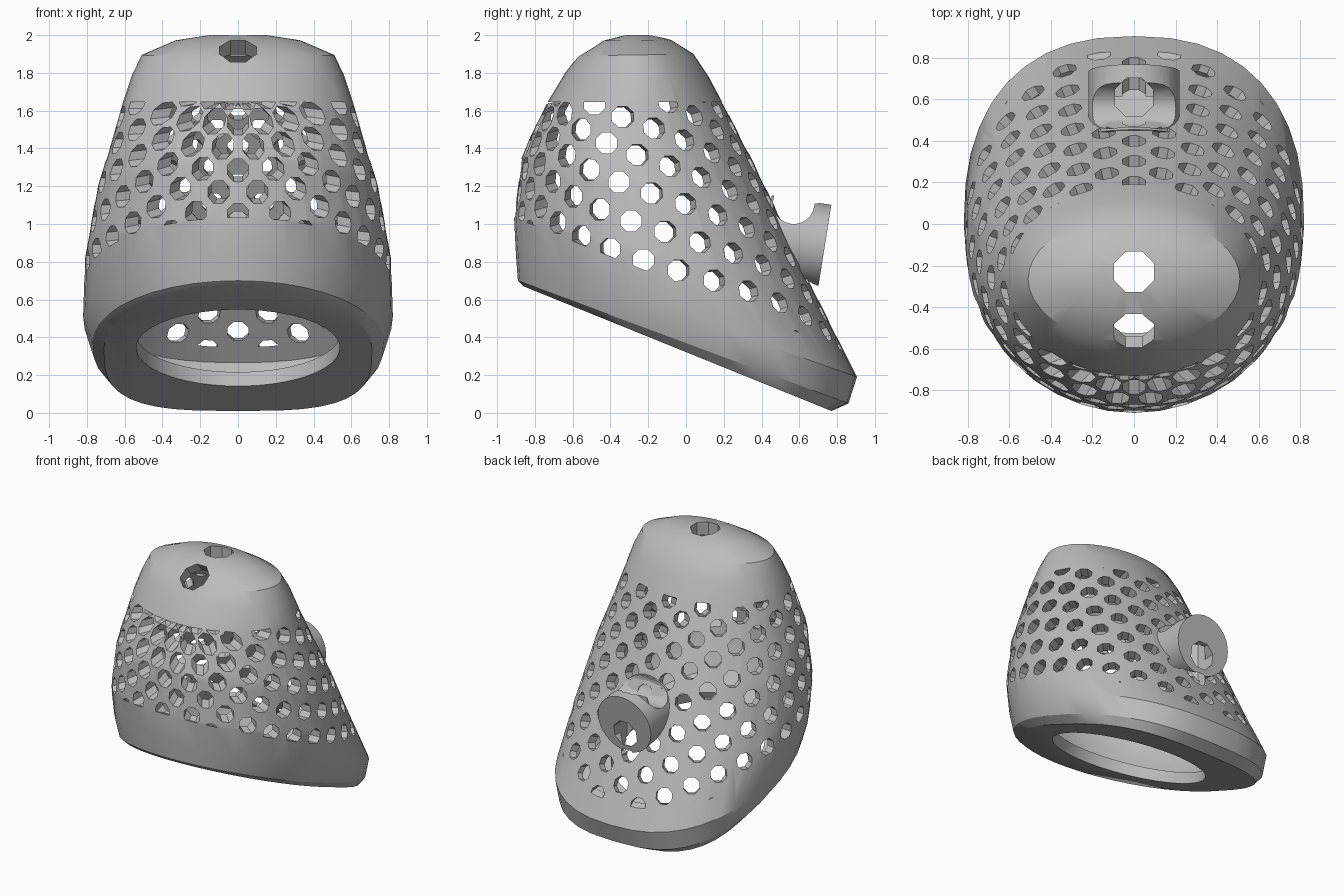
import bpy, bmesh, math
from mathutils import Vector, Matrix

cube = bpy.data.objects.get("Cube")
if cube:
    bpy.data.objects.remove(cube)

grey = bpy.data.materials.new("light grey")
grey.use_nodes = True
COLOUR = (0.5, 0.5, 0.5, 1)
grey.diffuse_color = COLOUR
grey.node_tree.nodes["Principled BSDF"].inputs["Base Color"].default_value = COLOUR

TILT = Vector((0, 0.375, 0.927))      # normal of the slanted base
AXIS = Vector((0, -0.3, 0.954))       # axis the perforation rings turn around
WALL = 0.08

# Each section: front y, front z, back y, back z, half width, squareness of the back
SECTIONS = [
    (-.86, .67, .77, .01, .71, 3.2),
    (-.89, .70, .86, .05, .77, 2.7),
    (-.90, .83, .905, .19, .82, 2.4),
    (-.91, 1.03, .70, .60, .81, 2.2),
    (-.87, 1.35, .50, 1.03, .745, 2.1),
    (-.80, 1.52, .35, 1.34, .67, 2),
    (-.73, 1.65, .20, 1.63, .61, 2),
    (-.64, 1.80, .12, 1.78, .56, 2),
    (-.57, 1.89, .04, 1.90, .51, 2),
    (-.44, 1.97, -.08, 1.975, .33, 2),
    (-.32, 2.0, -.18, 2.0, .15, 2),
]


def finish(name, bm, helper):
    bmesh.ops.recalc_face_normals(bm, faces=bm.faces)
    mesh = bpy.data.meshes.new(name)
    bm.to_mesh(mesh)
    bm.free()
    mesh.materials.append(grey)
    ob = bpy.data.objects.new(name, mesh)
    bpy.context.collection.objects.link(ob)
    ob.hide_render = helper
    return ob


def loft(name, sections, inset=0, helper=False, sides=40):
    """Skin a stack of rounded rings, each spanned by a front and a back point."""
    bm = bmesh.new()
    rings = []
    for fy, fz, by, bz, w, square in sections:
        front, back = Vector((0, fy, fz)), Vector((0, by, bz))
        mid, half = (front + back) / 2, (back - front) / 2
        half *= 1 - inset * 1.1 / half.length
        ring = []
        for i in range(sides):
            a = math.tau * i / sides
            c, s = math.cos(a), math.sin(a)
            p = 2 / square if c > 0 else 1
            c = math.copysign(abs(c) ** p, c)
            s = math.copysign(abs(s) ** p, s)
            ring.append(bm.verts.new(mid + half * c + Vector(((w - inset) * s, 0, 0))))
        rings.append(ring)
    for lo, hi in zip(rings, rings[1:]):
        for i in range(sides):
            j = (i + 1) % sides
            bm.faces.new((lo[i], lo[j], hi[j], hi[i]))
    bm.faces.new(rings[0])
    bm.faces.new(rings[-1])
    return finish(name, bm, helper)


def add_prism(bm, start, end, radius, sides):
    start, end = Vector(start), Vector(end)
    d = end - start
    mat = Matrix.Translation((start + end) / 2) @ d.to_track_quat('Z', 'Y').to_matrix().to_4x4()
    mat = mat @ Matrix.Rotation(math.pi / sides, 4, 'Z')
    bmesh.ops.create_cone(bm, cap_ends=True, segments=sides, radius1=radius,
                          radius2=radius, depth=d.length, matrix=mat)


def prism(name, start, end, radius, sides, helper=True):
    bm = bmesh.new()
    add_prism(bm, start, end, radius, sides)
    return finish(name, bm, helper)


def cut(ob, cutter):
    mod = ob.modifiers.new("cut " + cutter.name, 'BOOLEAN')
    mod.operation, mod.solver, mod.object = 'DIFFERENCE', 'MANIFOLD', cutter


def perforation(name, row_parity, turn_parity):
    """Radial hole cutters, trimmed to the band between the base rim and the crown."""
    bm = bmesh.new()
    for row in range(row_parity, 18, 2):
        centre = Vector((0, -.55, 1.84)) - AXIS * row * .108
        for k in range(turn_parity, 16, 2):
            a = math.tau * (k + (row % 2) / 2) / 16
            out = Vector((math.sin(a), 0, 0)) - math.cos(a) * AXIS.cross(Vector((-1, 0, 0)))
            add_prism(bm, centre + out * .16, centre + out * 1.4, .06, 8)
    base = Vector((0, -.86, .67)) + TILT * .32
    for point, normal in ((Vector((0, 0, 1.645)), Vector((0, 0, 1))), (base, -TILT)):
        bmesh.ops.bisect_plane(bm, geom=bm.verts[:] + bm.edges[:] + bm.faces[:],
                               plane_co=point, plane_no=normal, clear_outer=True)
        bmesh.ops.holes_fill(bm, edges=[e for e in bm.edges if e.is_boundary], sides=0)
    return finish(name, bm, True)


# Hollow body
body = loft("shell", SECTIONS)
inner = []
for i, (fy, fz, by, bz, w, sq) in enumerate(SECTIONS[:-1]):
    if i == 1:
        continue
    lift = TILT * {0: WALL, 2: .05}.get(i, 0)
    drop = {8: .04, 9: .07}.get(i, 0)
    inner.append((fy + lift.y, fz + lift.z - drop, by + lift.y, bz + lift.z - drop, w, sq))
cavity = loft("cavity_cutter", inner, WALL, True)
cut(body, cavity)

# Round opening in the base
mouth = Vector((0, -.055, .345))
cut(body, prism("opening_cutter", mouth - TILT * .2, mouth + TILT * .2, .54, 40))

# Perforated band
for r in range(2):
    for t in range(2):
        cut(body, perforation(f"perforation_cutter_{r}{t}", r, t))

# Two ports in the crown
cut(body, prism("top_port_cutter", (0, -.23, 1.7), (0, -.23, 2.2), .105, 8))
cut(body, prism("front_port_cutter", (0, -.38, 1.78), (0, -.72, 2.12), .105, 8))

# Strap hook on the back
hook = prism("strap_hook", (0, .42, .935), (0, .735, .885), .22, 32, False)
cut(hook, cavity)
cut(hook, prism("strap_groove_cutter", (-.4, .57, 1.11), (.4, .57, 1.11), .11, 24))
throat = prism("hook_throat_cutter", (0, .61, .62), (0, .61, 1.3), .1, 8)
cut(hook, throat)
cut(body, throat)
cut(hook, prism("hook_port_cutter", (0, .5, .8), (0, .9, .82), .1, 8))

# Bake every cut in a single evaluation, then drop the cutters
graph = bpy.context.evaluated_depsgraph_get()
for ob in (body, hook):
    baked = bpy.data.meshes.new_from_object(ob.evaluated_get(graph))
    ob.modifiers.clear()
    ob.data = baked
for ob in list(bpy.data.objects):
    if "_cutter" in ob.name:
        bpy.data.objects.remove(ob)

# Smooth shading with crisp edges
bpy.ops.object.select_all(action='DESELECT')
for ob in (body, hook):
    ob.select_set(True)
    bpy.context.view_layer.objects.active = ob
bpy.ops.object.shade_smooth_by_angle(angle=math.radians(30))
